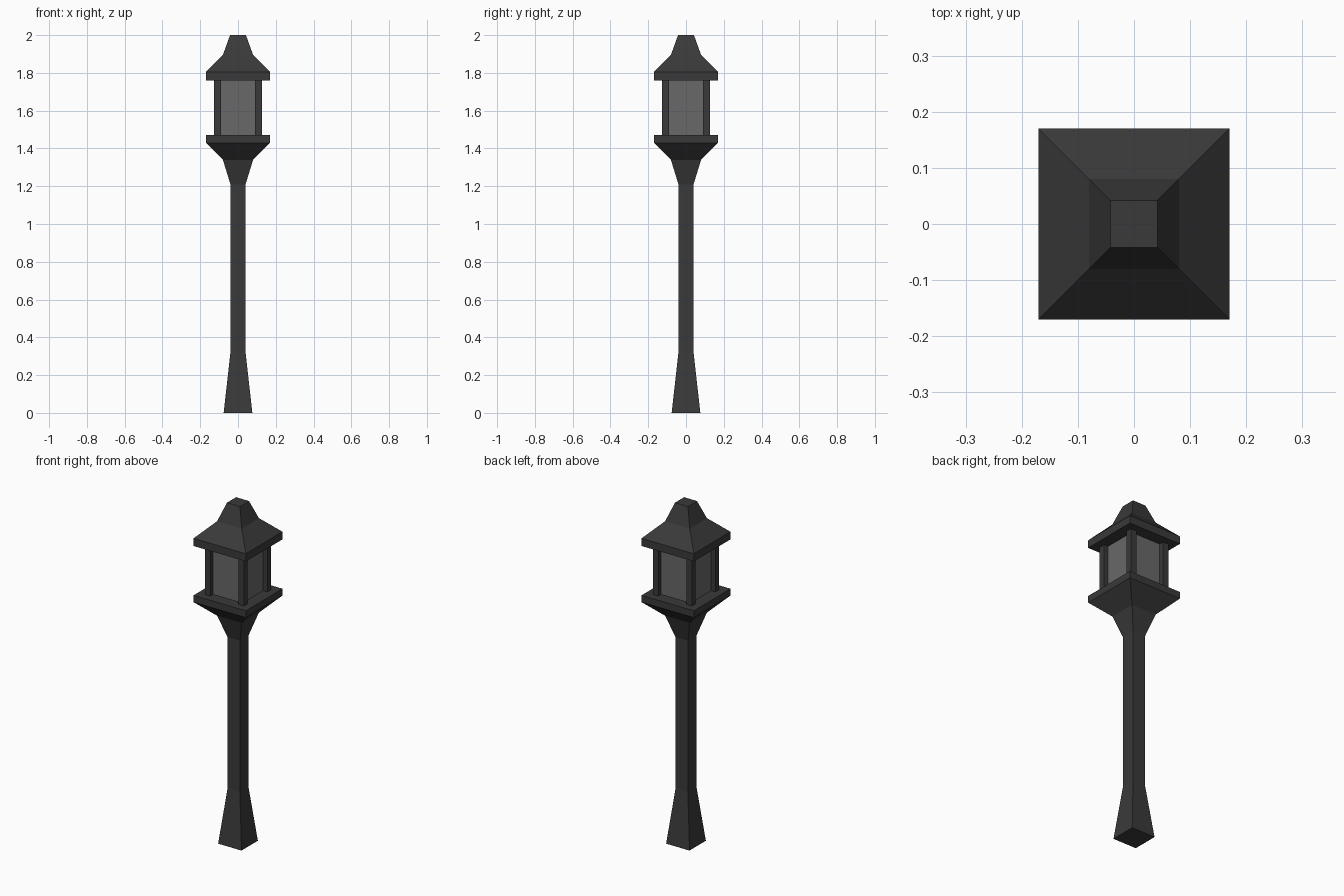
import bpy, bmesh

if "Cube" in bpy.data.objects:
    bpy.data.objects.remove(bpy.data.objects["Cube"])


def material(name, rgb):
    m = bpy.data.materials.new(name)
    m.diffuse_color = (*rgb, 1.0)
    m.use_nodes = True
    m.node_tree.nodes["Principled BSDF"].inputs["Base Color"].default_value = m.diffuse_color
    return m


IRON = material("dark_iron", (0.04, 0.042, 0.04))
GLASS = material("smoky_glass", (0.14, 0.14, 0.14))


def square_loft(name, profile, mat, centre=(0, 0)):
    """Skin square rings given as (half width, height), capped at both ends."""
    bm = bmesh.new()
    rings = []
    for r, z in profile:
        rings.append([bm.verts.new((sx * r, sy * r, z))
                      for sx, sy in ((-1, -1), (1, -1), (1, 1), (-1, 1))])
    for low, high in zip(rings, rings[1:]):
        for i in range(4):
            j = (i + 1) % 4
            bm.faces.new((low[i], low[j], high[j], high[i]))
    bm.faces.new(rings[0][::-1])
    bm.faces.new(rings[-1])
    mesh = bpy.data.meshes.new(name)
    bm.to_mesh(mesh)
    bm.free()
    mesh.materials.append(mat)
    obj = bpy.data.objects.new(name, mesh)
    obj.location = (*centre, 0)
    bpy.context.collection.objects.link(obj)
    return obj


# Tapered foot, shaft, flared neck and lantern tray
square_loft("post", [(0.076, 0), (0.04, 0.32), (0.04, 1.21), (0.08, 1.34),
                     (0.17, 1.43), (0.17, 1.47)], IRON)

# Roof with eave slab and stepped slope
square_loft("roof", [(0.17, 1.76), (0.17, 1.805), (0.08, 1.895), (0.042, 2.0)], IRON)

# Glass recessed between the corner bars
square_loft("lantern_glass", [(0.1, 1.47), (0.1, 1.76)], GLASS)

# Four corner bars
for side, sx in (("left", -1), ("right", 1)):
    for end, sy in (("front", -1), ("back", 1)):
        square_loft(f"{end}_{side}_bar", [(0.018, 1.47), (0.018, 1.76)], IRON,
                    (sx * 0.109, sy * 0.109))
